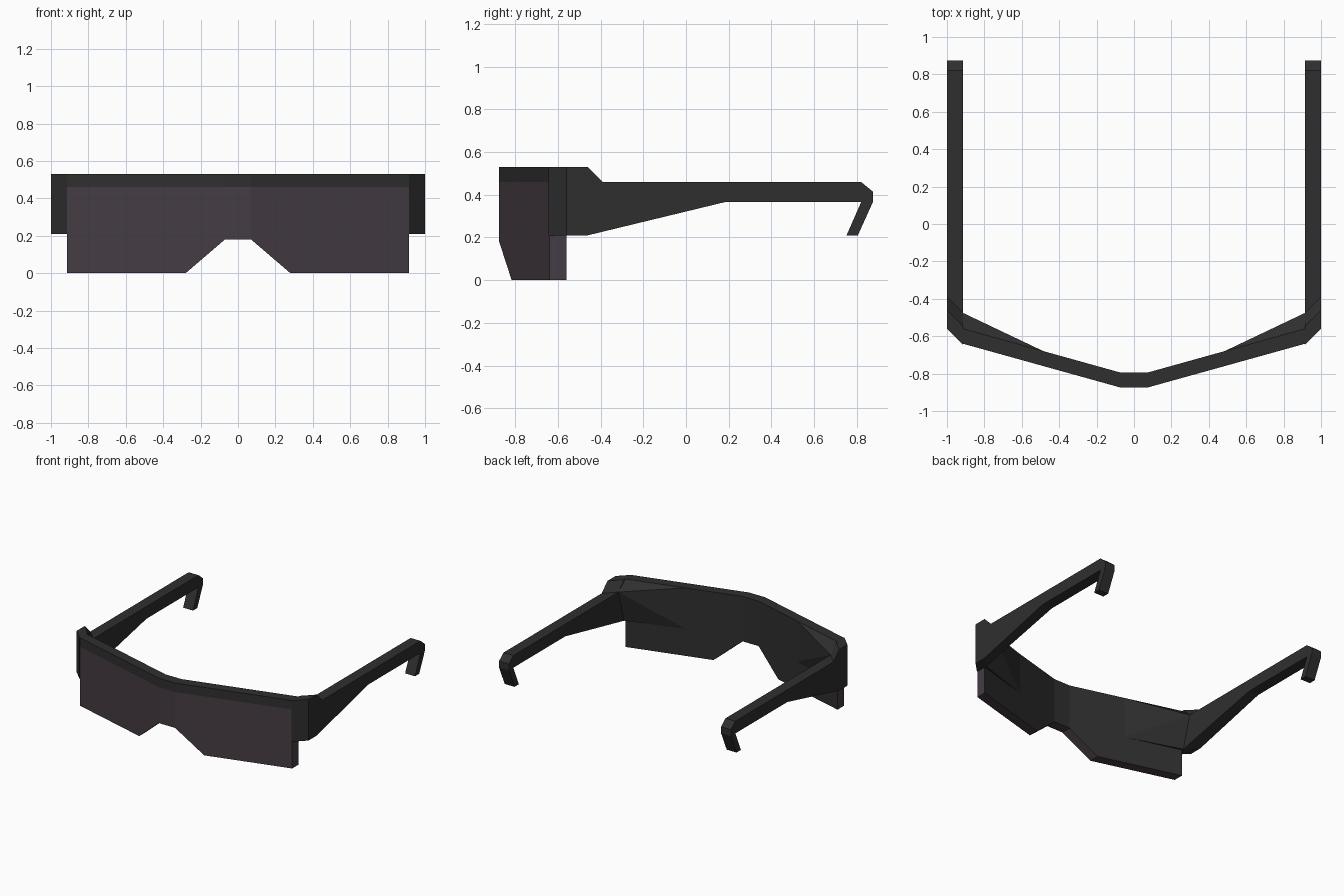
import bpy, bmesh

if "Cube" in bpy.data.objects:
    bpy.data.objects.remove(bpy.data.objects["Cube"])

def material(name, rgb):
    m = bpy.data.materials.new(name)
    m.diffuse_color = (*rgb, 1)
    m.use_nodes = True
    m.node_tree.nodes["Principled BSDF"].inputs["Base Color"].default_value = m.diffuse_color
    return m

FRAME = material("frame_black", (0.028, 0.028, 0.028))
LENS = material("lens_tint", (0.06, 0.045, 0.058))
X_IN, DEPTH = 0.915, 0.08

def finish(name, bm, mats):
    # flat-shaded half, mirrored across x = 0
    bmesh.ops.recalc_face_normals(bm, faces=bm.faces)
    if len(mats) > 1:
        for f in bm.faces:
            f.material_index = 1 if f.normal.y > 0.5 else 0
    me = bpy.data.meshes.new(name)
    bm.to_mesh(me)
    bm.free()
    for m in mats:
        me.materials.append(m)
    ob = bpy.data.objects.new(name, me)
    bpy.context.collection.objects.link(ob)
    ob.modifiers.new("Mirror", 'MIRROR')
    return ob

def front_y(x):
    return -0.875 + max(0, x - 0.07) * 0.235 / (X_IN - 0.07)

def strip(name, stations, mats, cap):
    # open-sided channel swept along the angled front; station = x, open z, closed z
    bm = bmesh.new()
    rows = []
    for x, z0, z1 in stations:
        y = front_y(x)
        rows.append([bm.verts.new(p) for p in
                     ((x, y, z0), (x, y, z1), (x, y + DEPTH, z1), (x, y + DEPTH, z0))])
    for a, b in zip(rows, rows[1:]):
        for i in range(3):
            bm.faces.new((a[i], a[i + 1], b[i + 1], b[i]))
    if cap:
        bm.faces.new(rows[-1])
    return finish(name, bm, mats)

# Tinted visor lens with nose notch, dark on the inside
strip("visor_lens", [(0, 0.46, 0.18), (0.07, 0.46, 0.18), (0.28, 0.46, 0), (X_IN, 0.46, 0)],
      [LENS, FRAME], True)

# Brow bar above the lens
strip("brow_bar", [(0, 0.46, 0.53), (0.07, 0.46, 0.53), (X_IN, 0.46, 0.53)], [FRAME], False)

# Temple arms with ear hook; the front end is skewed to meet the angled brow
profile = [(-0.56, 0.53), (-0.46, 0.53), (-0.39, 0.46), (0.82, 0.46), (0.875, 0.415),
           (0.875, 0.365), (0.805, 0.21), (0.752, 0.21), (0.82, 0.365), (0.18, 0.365),
           (-0.46, 0.21), (-0.56, 0.21)]
bm = bmesh.new()
outer = [bm.verts.new((1, y, z)) for y, z in profile]
inner = [bm.verts.new((X_IN, y - (0.085 if y < -0.3 else 0), z)) for y, z in profile]
bm.faces.new(outer)
bm.faces.new(inner)
for i in range(len(profile)):
    j = (i + 1) % len(profile)
    bm.faces.new((outer[i], outer[j], inner[j], inner[i]))
finish("temple_arm", bm, [FRAME])

# Hinge gusset blending the arm into the back of the front
bm = bmesh.new()
for p in ((0.48, -0.682, 0.53), (X_IN, -0.56, 0.53), (X_IN, -0.475, 0.46),
          (X_IN, -0.545, 0.21), (X_IN, -0.562, 0.21), (0.48, -0.682, 0.21)):
    bm.verts.new(p)
bmesh.ops.convex_hull(bm, input=bm.verts)
finish("hinge_gusset", bm, [FRAME])
